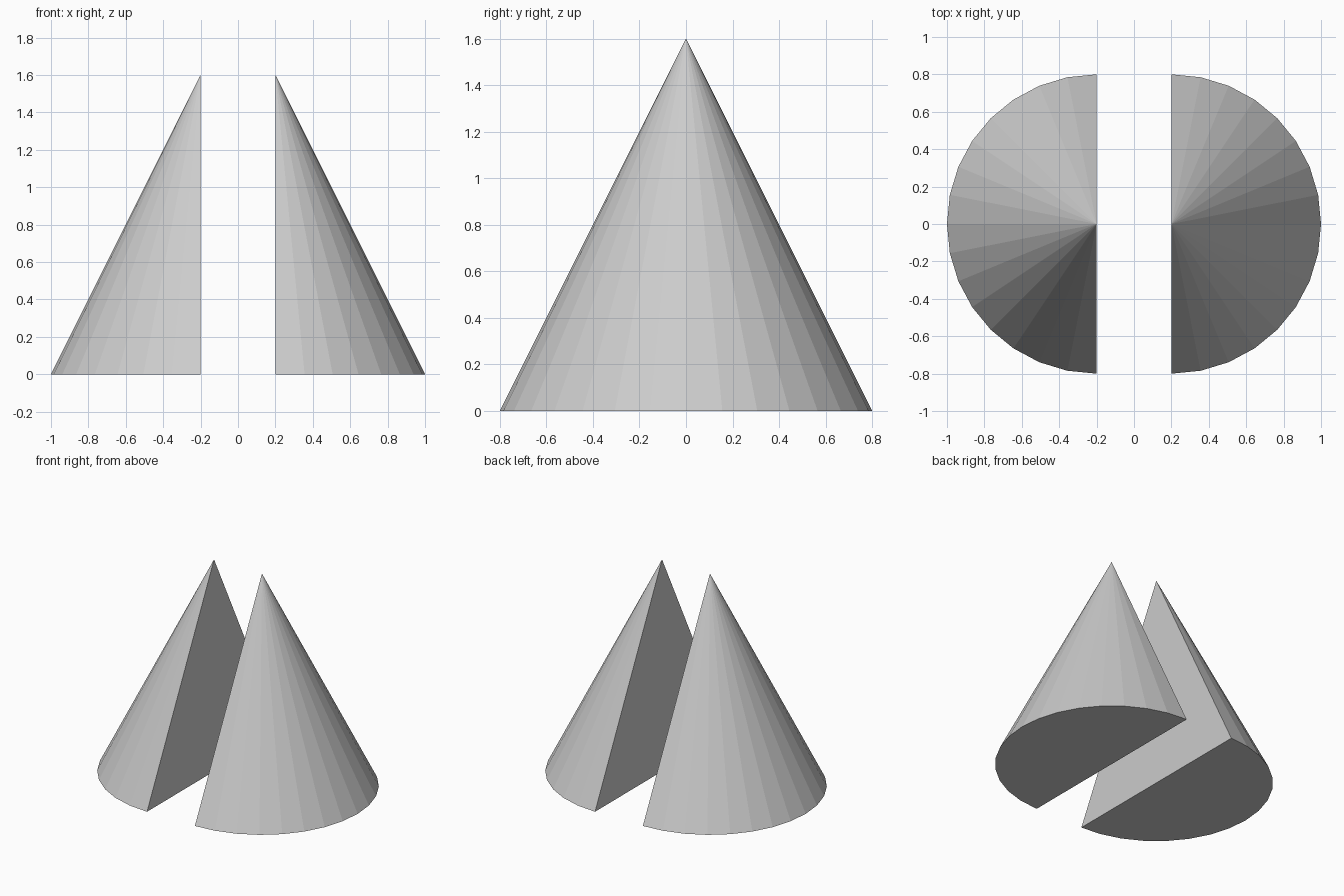
import bpy
import bmesh
from math import sin, cos, pi

if "Cube" in bpy.data.objects:
    bpy.data.objects.remove(bpy.data.objects["Cube"])

RADIUS, HEIGHT, GAP, SEGMENTS = 0.8, 1.6, 0.2, 16


def half_cone(name, side):
    """Solid half cone, cut face towards the middle; side is +1 or -1 in x."""
    bm = bmesh.new()
    apex = bm.verts.new((side * GAP, 0, HEIGHT))
    # half-circle rim, from the front corner round to the back corner
    rim = []
    for i in range(SEGMENTS + 1):
        a = -pi / 2 + pi * i / SEGMENTS
        rim.append(bm.verts.new((side * (GAP + RADIUS * cos(a)), RADIUS * sin(a), 0)))
    # sloping facets, flat cut face and base
    for a, b in zip(rim, rim[1:]):
        bm.faces.new((a, b, apex))
    bm.faces.new((rim[-1], rim[0], apex))
    bm.faces.new(rim[::-1])
    bmesh.ops.recalc_face_normals(bm, faces=bm.faces)
    mesh = bpy.data.meshes.new(name)
    bm.to_mesh(mesh)
    bm.free()
    obj = bpy.data.objects.new(name, mesh)
    bpy.context.collection.objects.link(obj)
    return obj


half_cone("left_half_cone", -1)
half_cone("right_half_cone", 1)
